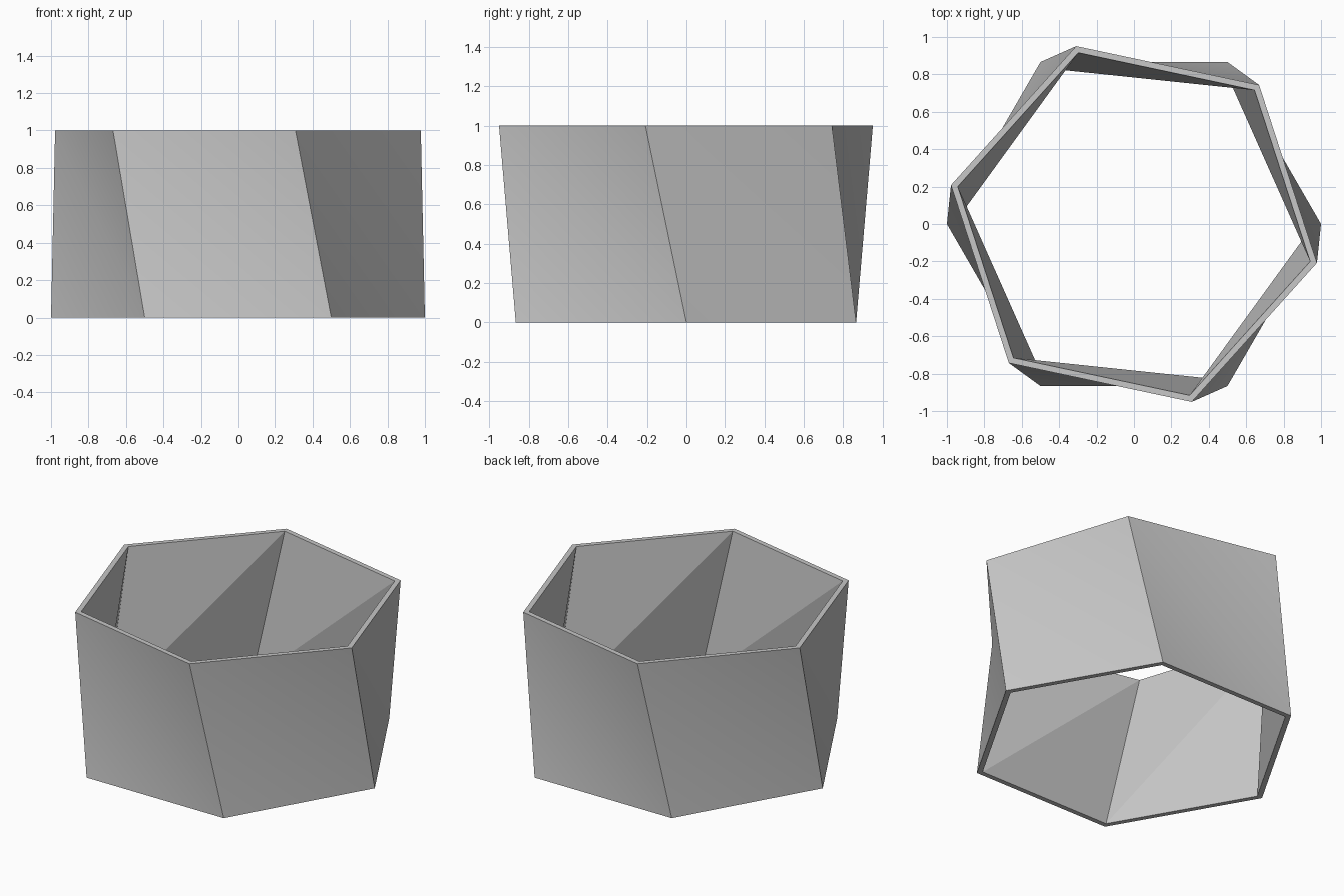
import bpy, bmesh
from math import radians, cos, sin

if "Cube" in bpy.data.objects:
    bpy.data.objects.remove(bpy.data.objects["Cube"], do_unlink=True)

SIDES, HEIGHT, TWIST = 6, 1.0, radians(-12)
OUTER, INNER = 1.0, 0.963

grey = bpy.data.materials.new("plain grey")
grey.diffuse_color = (0.57, 0.57, 0.57, 1)
grey.use_nodes = True
grey.node_tree.nodes["Principled BSDF"].inputs["Base Color"].default_value = grey.diffuse_color

bm = bmesh.new()


def hexagon(radius, z, turn):
    """Ring of corner vertices."""
    angles = [radians(360 / SIDES) * i + turn for i in range(SIDES)]
    return [bm.verts.new((radius * cos(a), radius * sin(a), z)) for a in angles]


def wall(base, lip, outward):
    """Twisted sides, each folded along its long diagonal."""
    for i in range(SIDES):
        n = (i + 1) % SIDES
        for tri in ((base[i], base[n], lip[i]), (lip[i], base[n], lip[n])):
            face = bm.faces.new(tri if outward else tri[::-1])
            face.smooth = outward
        # Keep the corners between sides crisp
        bm.edges.get((base[i], lip[i])).smooth = False


def rim(outer, inner, up):
    """Flat band joining the two walls."""
    for i in range(SIDES):
        n = (i + 1) % SIDES
        quad = (outer[i], outer[n], inner[n], inner[i])
        bm.faces.new(quad if up else quad[::-1])


outer_base, outer_lip = hexagon(OUTER, 0, 0), hexagon(OUTER, HEIGHT, TWIST)
inner_base, inner_lip = hexagon(INNER, 0, 0), hexagon(INNER, HEIGHT, TWIST)
wall(outer_base, outer_lip, True)
wall(inner_base, inner_lip, False)
rim(outer_base, inner_base, False)
rim(outer_lip, inner_lip, True)

mesh = bpy.data.meshes.new("twisted_ring")
bm.to_mesh(mesh)
bm.free()
mesh.materials.append(grey)
bpy.context.collection.objects.link(bpy.data.objects.new("twisted_ring", mesh))
